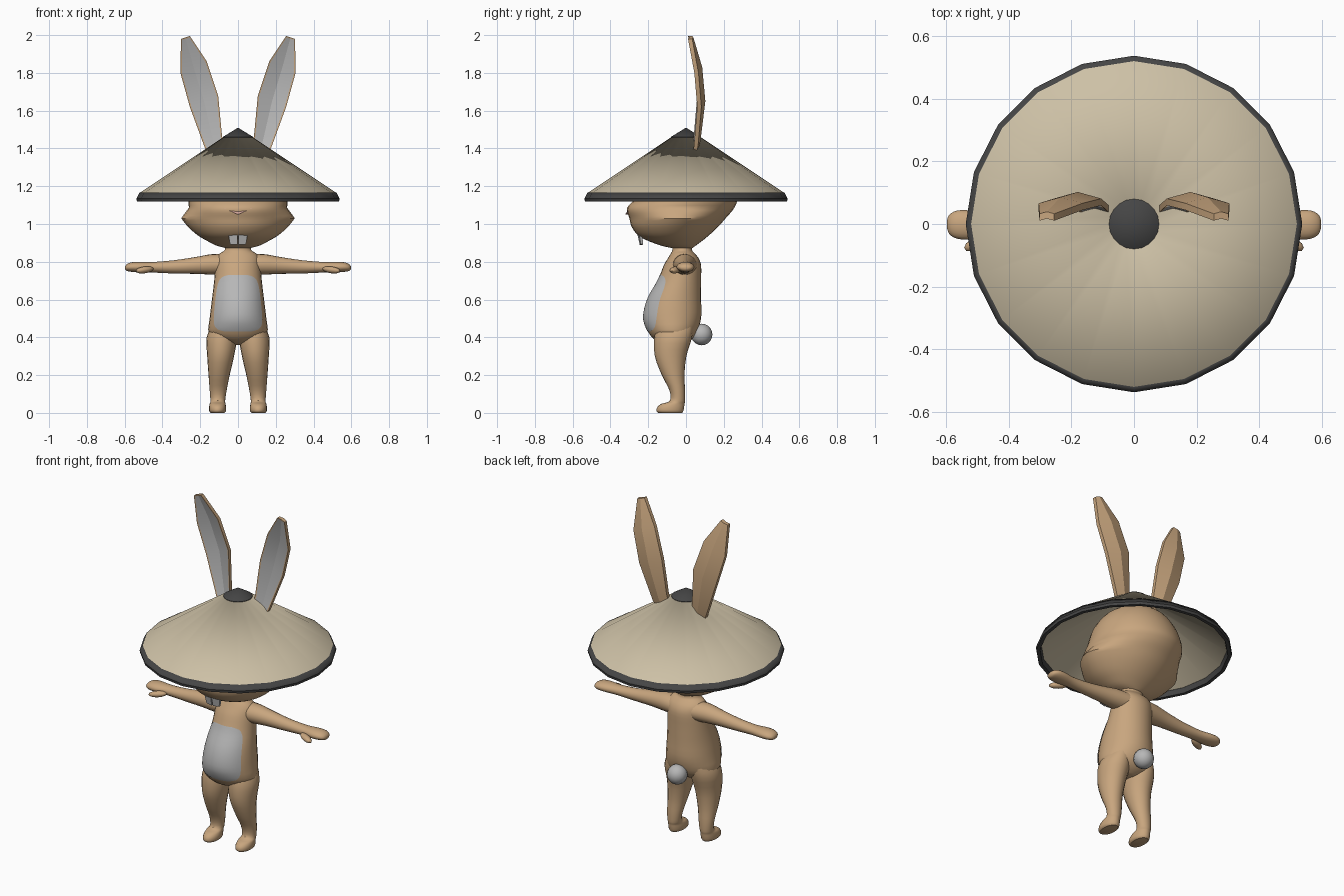
import bpy, bmesh
from math import sin, cos, pi, radians
from mathutils import Vector

if "Cube" in bpy.data.objects:
    bpy.data.objects.remove(bpy.data.objects["Cube"])


def material(name, r, g, b):
    m = bpy.data.materials.new(name)
    m.diffuse_color = (r, g, b, 1)
    m.use_nodes = True
    m.node_tree.nodes["Principled BSDF"].inputs["Base Color"].default_value = m.diffuse_color
    return m


FUR = material("tan_fur", .58, .38, .21)
STRAW = material("straw", .61, .53, .38)
DARK = material("dark_trim", .06, .06, .06)
LIGHT = material("light_fur", .47, .47, .47)
PINK = material("pink", .62, .36, .31)


def finish(name, bm, mats, angle=40, normals=True):
    if normals:
        bmesh.ops.recalc_face_normals(bm, faces=bm.faces)
    me = bpy.data.meshes.new(name)
    bm.to_mesh(me)
    bm.free()
    for m in mats:
        me.materials.append(m)
    ob = bpy.data.objects.new(name, me)
    bpy.context.collection.objects.link(ob)
    bpy.ops.object.select_all(action='DESELECT')
    bpy.context.view_layer.objects.active = ob
    ob.select_set(True)
    if angle:
        bpy.ops.object.shade_smooth_by_angle(angle=radians(angle))
    return ob


def skin(rows, loop=True, caps=True):
    """Join rows of points with quads."""
    bm = bmesh.new()
    vs = [[bm.verts.new(p) for p in r] for r in rows]
    n = len(rows[0])
    for a, b in zip(vs, vs[1:]):
        for i in range(n if loop else n - 1):
            j = (i + 1) % n
            bm.faces.new((a[i], a[j], b[j], b[i]))
    if caps:
        bm.faces.new(vs[0])
        bm.faces.new(vs[-1])
    return bm


def refine(st, k=3):
    """Catmull-Rom interpolation of cross-section stations."""
    out = []
    for i in range(len(st) - 1):
        a, b, c, d = st[max(i - 1, 0)], st[i], st[i + 1], st[min(i + 2, len(st) - 1)]
        for s in range(k):
            t = s / k
            out.append(tuple(.5 * (2 * q + (r - p) * t + (2 * p - 5 * q + 4 * r - w) * t * t
                                   + (3 * q - p - 3 * r + w) * t ** 3)
                             for p, q, r, w in zip(a, b, c, d)))
    return out + [st[-1]]


def section(st, a, grow=1.0):
    """Point on an oval section (level, centre, half width, front y, back y); a=0 is front."""
    lvl, c, r, f, b = st
    return (c + grow * r * sin(a), (f + b) / 2 - grow * (b - f) / 2 * cos(a), lvl)


def angles(n):
    return [2 * pi * i / n for i in range(n)]


# Torso with neck
torso = refine([(.36, 0, .04, -.10, -.02), (.38, 0, .10, -.155, .02), (.42, 0, .155, -.195, .055),
                (.50, 0, .15, -.225, .08), (.60, 0, .138, -.205, .08), (.70, 0, .126, -.15, .08),
                (.78, 0, .12, -.118, .08), (.82, 0, .115, -.095, .066), (.845, 0, .095, -.08, .045),
                (.862, 0, .07, -.072, .032), (.90, 0, .066, -.07, .03), (.93, 0, .06, -.07, .03)])
finish("torso", skin([[section(s, a) for a in angles(28)] for s in torso]), [FUR])

# Belly patch, wrapped on the torso surface
rows = []
for i in range(17):
    v = sin(pi / 2 * (i / 8 - 1))
    z, half = .58 + .15 * v, 1.02 * max(1 - abs(v) ** 4, .02) ** .25
    k = max(j for j in range(len(torso) - 1) if torso[j][0] <= z)
    p, q = torso[k], torso[k + 1]
    t = (z - p[0]) / (q[0] - p[0])
    st = [m + (n - m) * t for m, n in zip(p, q)]
    rows.append([section(st, half * (j / 9 - 1), 1.018) for j in range(19)])
finish("belly_patch", skin(rows, False, False), [LIGHT], normals=False)

# Head with pointed cheeks
head = refine([(.87, 0, .05, -.06, .03), (.888, 0, .12, -.14, .055), (.93, 0, .19, -.24, .11),
               (.98, 0, .23, -.285, .165), (1.03, 0, .25, -.30, .21), (1.085, 0, .26, -.312, .255),
               (1.14, 0, .258, -.265, .27), (1.24, 0, .23, -.225, .235), (1.33, 0, .155, -.15, .165),
               (1.375, 0, .03, -.03, .04)], 4)
rows = []
for s in head:
    z = s[0]
    h = max(0, 1 - (1.03 - z) / .12 if z < 1.03 else 1 - (z - 1.03) / .055)
    rows.append([(x + (.05 * h * abs(sin(a)) ** 6) * (1 if x > 0 else -1), y, zz)
                 for a in angles(32) for x, y, zz in [section(s, a)]])
finish("head", skin(rows), [FUR])

# Nose and front teeth
nose = [[(-.075, 1.084), (.075, 1.084), (0, 1.05)]]
finish("nose", skin([[(x, y + abs(x) * .3, z) for x, z in nose[0]] for y in (-.322, -.28)]), [PINK], 0)
for side, s in (("left", 1), ("right", -1)):
    outline = [(.002, -.262, .967), (.055, -.25, .967), (.042, -.24, .893), (.004, -.245, .89)]
    finish(side + "_tooth", skin([[(s * x, y + d, z) for x, y, z in outline] for d in (0, .014)]),
           [LIGHT], 0)

    # Leg and foot
    leg = refine([(.47, .08, .055, -.15, .04), (.40, .086, .08, -.168, .032), (.30, .092, .071, -.165, .002),
                  (.20, .10, .056, -.128, -.008), (.12, .105, .045, -.088, -.005),
                  (.065, .107, .039, -.085, -.005), (.048, .108, .042, -.13, -.008),
                  (.03, .108, .045, -.152, -.01), (.01, .108, .044, -.156, -.014),
                  (0, .108, .036, -.146, -.02)])
    finish(side + "_leg", skin([[(s * x, y, z) for x, y, z in (section(t, a) for a in angles(20))]
                                for t in leg]), [FUR])

    # Arm and hand
    arm = refine([(.06, .785, .055, -.07, .06), (.14, .786, .054, -.065, .05), (.22, .781, .045, -.053, .04),
                  (.34, .773, .035, -.042, .032), (.45, .771, .028, -.04, .033), (.52, .772, .028, -.05, .043),
                  (.565, .772, .025, -.047, .043), (.59, .769, .017, -.033, .03), (.598, .768, .006, -.012, .012)])
    finish(side + "_arm", skin([[(s * z, y, x) for x, y, z in (section(t, a) for a in angles(20))]
                                for t in arm]), [FUR])

    # Thumb
    bm = bmesh.new()
    bmesh.ops.create_uvsphere(bm, u_segments=12, v_segments=8, radius=1)
    for v in bm.verts:
        x, y, z = v.co
        v.co = (s * (.495 + .048 * x), -.058 + .024 * y - .018 * x, .757 + .018 * z - .006 * x)
    finish(side + "_thumb", bm, [FUR])

    # Ear: bent, slightly cupped blade with a pale inner face
    edges = [((.07, 1.38), (.15, 1.35), .04), ((.085, 1.47), (.178, 1.41), .056),
             ((.105, 1.68), (.255, 1.62), .078), ((.165, 1.86), (.305, 1.80), .062),
             ((.255, 1.995), (.302, 1.98), .022)]
    rows = []
    for (xi, zi), (xo, zo), y in edges:
        w = (xo - xi) * .14
        front = [(xi, y - w / 2, zi), ((xi + xo) / 2, y + w / 2, (zi + zo) / 2), (xo, y - w / 2, zo)]
        rows.append([(s * x, yy - .008, z) for x, yy, z in front]
                    + [(s * x, yy + .014, z) for x, yy, z in reversed(front)])
    bm = skin(rows)
    bmesh.ops.recalc_face_normals(bm, faces=bm.faces)
    bm.faces.ensure_lookup_table()
    inner = [f for i, f in enumerate(bm.faces) if i % 6 < 2 and i < 24]
    bmesh.ops.inset_region(bm, faces=inner, thickness=.008)
    for f in inner:
        f.material_index = 1
    finish(side + "_ear", bm, [FUR, LIGHT], 25)


# Conical straw hat, twenty-sided shells
def lathe(name, profile, mat, n=20):
    rows = [[(r * cos(a), r * sin(a), z) for a in angles(n)] for r, z in profile]
    return finish(name, skin(rows + [rows[0]], True, False), [mat], 30)


def weld(ob):
    bm = bmesh.new()
    bm.from_mesh(ob.data)
    bmesh.ops.remove_doubles(bm, verts=bm.verts, dist=1e-5)
    bmesh.ops.recalc_face_normals(bm, faces=bm.faces)
    bm.to_mesh(ob.data)
    bm.free()


weld(lathe("hat_cone", [(.079, 1.459), (.522, 1.164), (.51, 1.15), (.075, 1.442)], STRAW))
weld(lathe("hat_rim", [(.522, 1.166), (.538, 1.135), (.535, 1.12), (.515, 1.12), (.508, 1.15)], DARK))
weld(lathe("hat_tip", [(0, 1.51), (.08, 1.461), (.078, 1.445), (0, 1.445)], DARK))

# Round tail
bm = bmesh.new()
bmesh.ops.create_uvsphere(bm, u_segments=16, v_segments=10, radius=.057)
bmesh.ops.translate(bm, verts=bm.verts, vec=Vector((0, .083, .415)))
finish("tail", bm, [LIGHT], 60)
